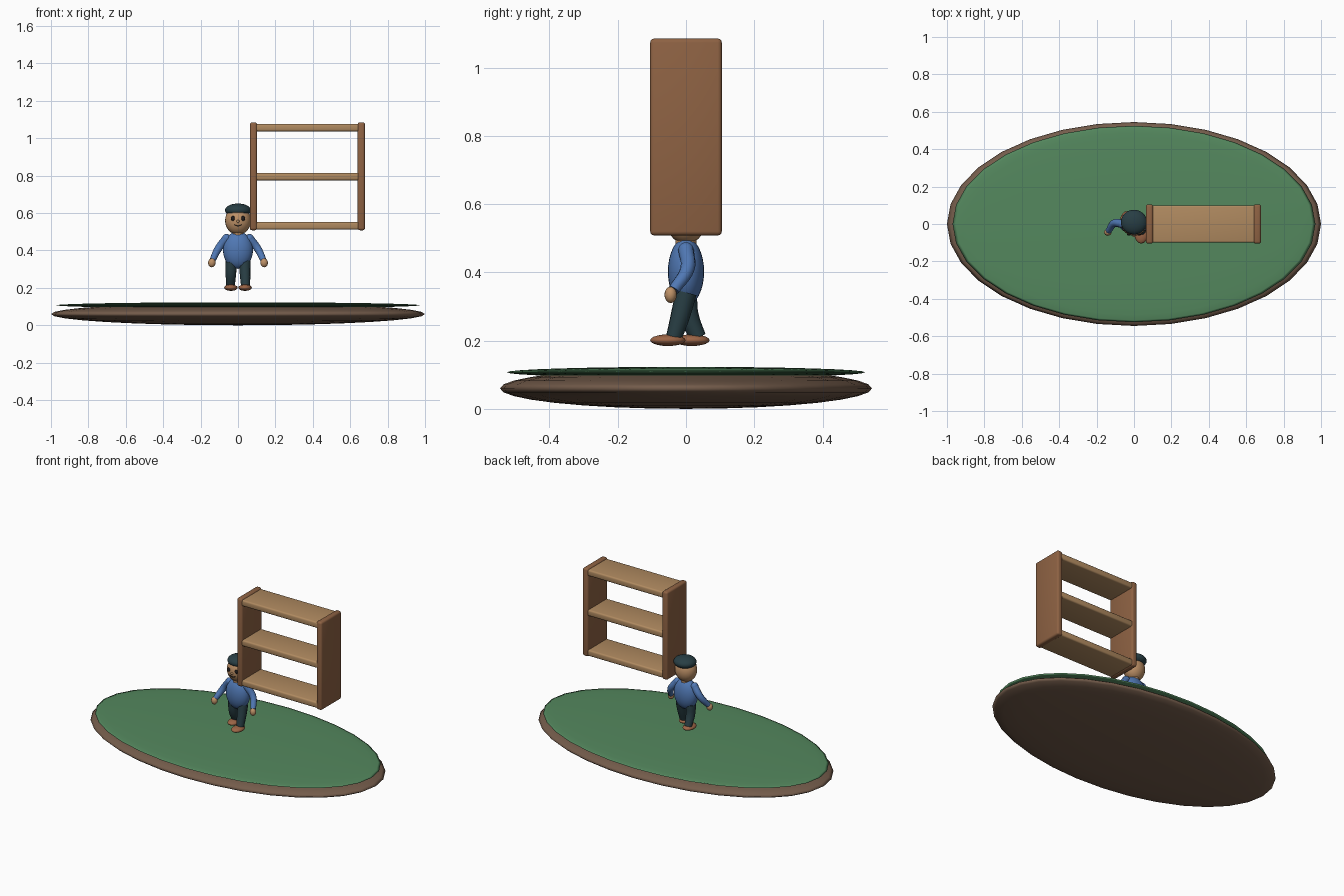
import bpy
import math

if "Cube" in bpy.data.objects:
    bpy.data.objects.remove(bpy.data.objects["Cube"])


def mat(name, r, g, b):
    """Flat material from 0-255 display values."""
    m = bpy.data.materials.new(name)
    lin = [((c / 255 + 0.055) / 1.055) ** 2.4 for c in (r, g, b)]
    m.diffuse_color = (*lin, 1)
    m.use_nodes = True
    m.node_tree.nodes["Principled BSDF"].inputs["Base Color"].default_value = m.diffuse_color
    return m


DIRT = mat("dirt", 116, 92, 75)
GRASS = mat("grass_green", 84, 136, 94)
PLANK = mat("light_wood", 176, 138, 96)
PANEL = mat("dark_wood", 142, 98, 67)
SKIN = mat("skin", 190, 145, 103)
SHIRT = mat("shirt_blue", 80, 120, 180)
CLOTH = mat("dark_teal", 40, 62, 68)
SHOE = mat("shoe_brown", 156, 101, 70)
INK = mat("face_ink", 32, 28, 28)


def finish(name, material):
    o = bpy.context.object
    o.name = name
    o.data.materials.clear()
    o.data.materials.append(material)
    return o


def ball(name, loc, radii, material, seg=24, rings=16):
    bpy.ops.mesh.primitive_uv_sphere_add(segments=seg, ring_count=rings, radius=1, location=loc)
    o = finish(name, material)
    o.scale = radii
    bpy.ops.object.transform_apply(location=False, rotation=False, scale=True)
    bpy.ops.object.shade_smooth()
    return o


def box(name, lo, hi, material, bevel):
    bpy.ops.mesh.primitive_cube_add(size=1, location=[(a + b) / 2 for a, b in zip(lo, hi)])
    o = finish(name, material)
    o.scale = [b - a for a, b in zip(lo, hi)]
    bpy.ops.object.transform_apply(location=False, rotation=False, scale=True)
    m = o.modifiers.new("bevel", "BEVEL")
    m.width, m.segments = bevel, 3
    bpy.ops.object.modifier_apply(modifier="bevel")
    bpy.ops.object.shade_smooth_by_angle(angle=math.radians(35))
    return o


def tube(name, points, material, sides=3):
    """Round limb through (x, y, z, radius) points."""
    cu = bpy.data.curves.new(name, "CURVE")
    cu.dimensions = "3D"
    cu.bevel_depth, cu.bevel_resolution = 1, sides
    cu.use_fill_caps, cu.resolution_u = True, 6
    sp = cu.splines.new("BEZIER")
    sp.bezier_points.add(len(points) - 1)
    for p, (x, y, z, r) in zip(sp.bezier_points, points):
        p.co, p.radius = (x, y, z), r
        p.handle_left_type = p.handle_right_type = "AUTO"
    o = bpy.data.objects.new(name, cu)
    bpy.context.collection.objects.link(o)
    bpy.ops.object.select_all(action="DESELECT")
    bpy.context.view_layer.objects.active = o
    o.select_set(True)
    bpy.ops.object.convert(target="MESH")
    finish(name, material)
    bpy.ops.object.shade_smooth_by_angle(angle=math.radians(50))


# Island: earth lens with a thin grass lens above it
ball("earth_base", (0, 0, 0.06), (1.0, 0.545, 0.06), DIRT, 32, 16)
ball("grass_top", (0, 0, 0.107), (0.97, 0.525, 0.016), GRASS, 32, 16)

# Shelf unit
for side, x in (("left", 0.063), ("right", 0.64)):
    box(f"shelf_{side}_panel", (x, -0.105, 0.508), (x + 0.039, 0.105, 1.085), PANEL, 0.012)
for level, z in (("lower", 0.532), ("middle", 0.795), ("upper", 1.057)):
    box(f"shelf_{level}_board", (0.09, -0.1, z - 0.02), (0.655, 0.1, z + 0.02), PLANK, 0.01)

# Torso, neck and head
ball("torso", (0, 0, 0.402), (0.08, 0.053, 0.1), SHIRT)
tube("neck", [(0, 0, 0.47, 0.032), (0, 0, 0.52, 0.032)], SKIN)
HEAD, HR = (0, 0, 0.56), (0.069, 0.062, 0.076)
ball("head", HEAD, HR, SKIN)
ball("cap", (0, 0.01, 0.615), (0.07, 0.066, 0.036), CLOTH)


def face_y(x, z):
    """Front surface of the head."""
    return -HR[1] * math.sqrt(1 - (x / HR[0]) ** 2 - ((z - HEAD[2]) / HR[2]) ** 2)


# Face: eyes, nose and smile
for side, s in (("left", -1), ("right", 1)):
    ball(f"{side}_eye", (s * 0.027, face_y(0.027, 0.571), 0.571), (0.011, 0.006, 0.013), INK, 12, 8)
ball("nose", (0, face_y(0, 0.555), 0.555), (0.008, 0.009, 0.008), SKIN, 12, 8)
smile = []
for i in range(5):
    x = (i - 2) * 0.01
    z = 0.531 + 0.007 * (x / 0.02) ** 2
    smile.append((x, face_y(x, z), z, 0.0025))
tube("smile", smile, INK, 1)

# Limbs: arms mirrored, legs in mid stride
for side, s in (("left", -1), ("right", 1)):
    ball(f"{side}_shoulder", (s * 0.062, 0, 0.465), (0.023, 0.023, 0.023), SHIRT, 16, 10)
    tube(f"{side}_arm", [(s * 0.06, 0, 0.467, 0.023), (s * 0.105, 0.004, 0.41, 0.021),
                         (s * 0.136, -0.036, 0.348, 0.017)], SHIRT)
    ball(f"{side}_hand", (s * 0.14, -0.045, 0.334), (0.02, 0.018, 0.024), SKIN, 16, 10)
    step = -0.035 if s > 0 else 0.035
    knee = -0.016 if s > 0 else 0.008
    tube(f"{side}_leg", [(s * 0.036, 0, 0.34, 0.032), (s * 0.038, knee, 0.275, 0.029),
                         (s * 0.04, step, 0.21, 0.024)], CLOTH)
    ball(f"{side}_shoe", (s * 0.038, step - 0.018, 0.201), (0.036, 0.052, 0.017), SHOE, 16, 10)
